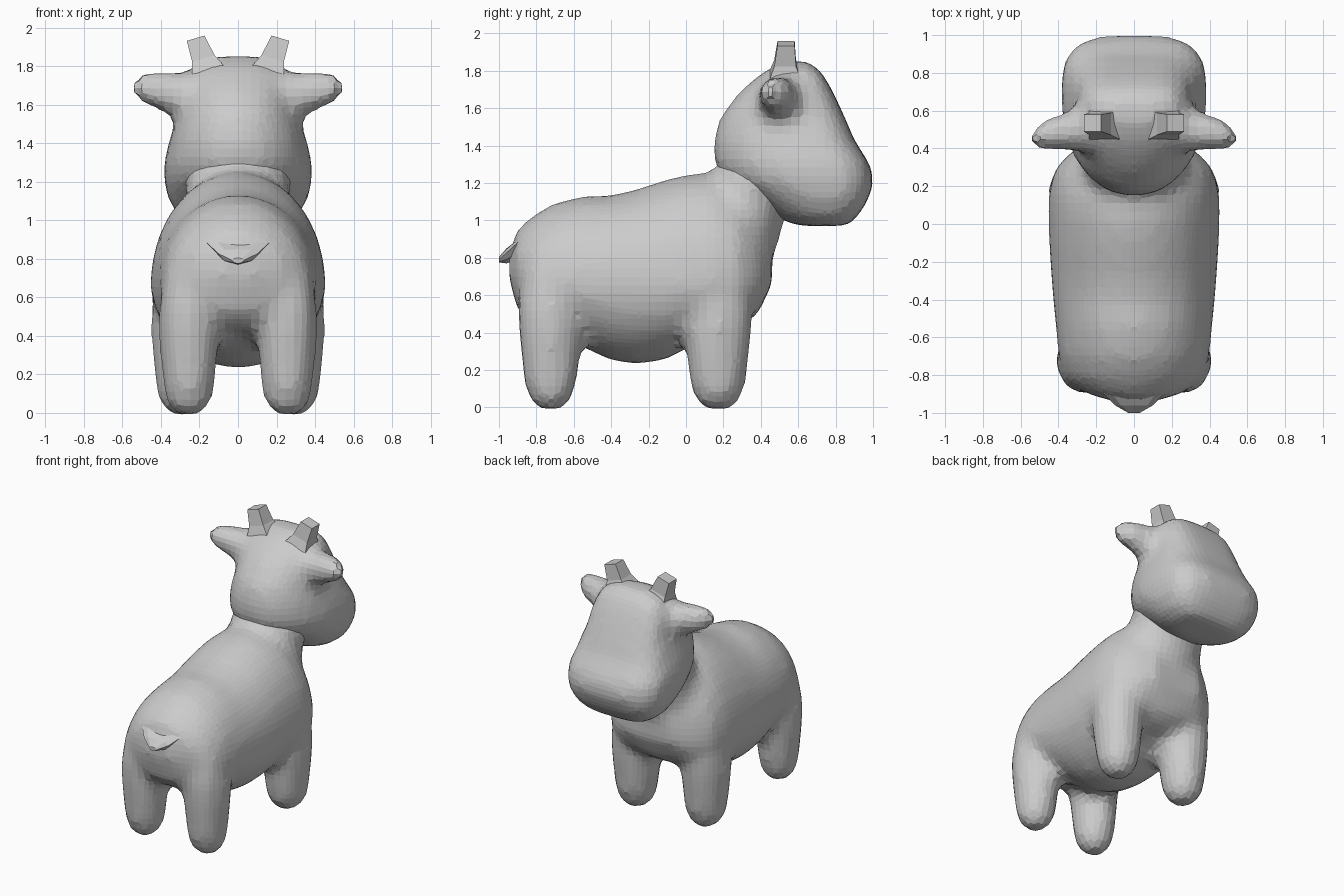
import bpy, bmesh
from math import cos, sin, tau

if "Cube" in bpy.data.objects:
    bpy.data.objects.remove(bpy.data.objects["Cube"])


def sgnpow(v, p):
    return (abs(v) ** p) * (1 if v >= 0 else -1)


def loft(bm, rings):
    """Skin closed rings of points and cap both ends."""
    loops = [[bm.verts.new(p) for p in r] for r in rings]
    n = len(loops[0])
    for a, b in zip(loops, loops[1:]):
        for i in range(n):
            bm.faces.new((a[i], a[(i + 1) % n], b[(i + 1) % n], b[i]))
    bm.faces.new(loops[0][::-1])
    bm.faces.new(loops[-1])


def finish(bm, name, blend=True):
    bmesh.ops.recalc_face_normals(bm, faces=bm.faces)
    me = bpy.data.meshes.new(name)
    bm.to_mesh(me)
    bm.free()
    ob = bpy.data.objects.new(name, me)
    bpy.context.collection.objects.link(ob)
    if blend:  # fuse overlapping lofts into one soft faceted skin
        m = ob.modifiers.new("fuse", 'REMESH')
        m.mode = 'VOXEL'
        m.voxel_size = 0.045
        m = ob.modifiers.new("soften", 'SMOOTH')
        m.factor = 0.5
        m.iterations = 4
    return ob


def angles(n):
    return [tau * i / n for i in range(n)]


# Torso: (y, top, bottom, half width), widest at z = 0.66
bm = bmesh.new()
torso = [(-.945, .84, .68, .09), (-.90, .95, .52, .25), (-.82, 1.025, .44, .36),
         (-.70, 1.095, .42, .40), (-.55, 1.13, .32, .415), (-.40, 1.135, .25, .43),
         (-.27, 1.165, .23, .44), (-.12, 1.215, .25, .45), (.02, 1.25, .32, .455),
         (.15, 1.255, .40, .455), (.28, 1.20, .43, .43), (.38, 1.12, .49, .34),
         (.46, 1.02, .66, .2)]
rings = []
for y, top, bot, w in torso:
    c = .72 if y < -.85 else .66
    rings.append([(w * cos(a), y, c + sin(a) * (top - c if sin(a) > 0 else c - bot))
                  for a in angles(28)])
loft(bm, rings)

# Neck: tilted ovals running up into the head (y, z, half width, half depth)
neck = [(.22, .85, .30, .24), (.28, 1.0, .30, .25), (.33, 1.12, .27, .23),
        (.40, 1.25, .28, .22)]
loft(bm, [[(w * cos(a), y + .84 * d * sin(a), z - .54 * d * sin(a)) for a in angles(20)]
          for y, z, w, d in neck])

# Legs: (z, half width, half depth)
leg = [(-.01, .06, .07), (.02, .10, .105), (.07, .13, .135), (.15, .145, .155),
       (.3, .16, .172), (.42, .168, .185), (.55, .165, .19), (.72, .14, .16)]
for side in (-1, 1):
    for cx, cy, s in ((.255, -.725, .94), (.285, .17, 1.0)):
        loft(bm, [[(side * (cx + s * rx * cos(a)), cy + s * ry * sin(a), z)
                   for a in angles(16)] for z, rx, ry in leg])
finish(bm, "body")

# Head: horizontal slices (z, back y, front y, half width), round back and boxy muzzle
bm = bmesh.new()
head = [(.97, .60, .86, .21), (1.01, .49, .91, .30), (1.10, .37, .97, .36),
        (1.20, .21, 1.005, .385), (1.30, .15, .985, .385), (1.42, .145, .905, .355),
        (1.55, .18, .85, .315), (1.68, .28, .79, .29), (1.77, .38, .74, .265),
        (1.82, .46, .70, .21), (1.85, .53, .65, .12)]
rings = []
for z, yb, yf, w in head:
    yc = yb + .6 * (yf - yb)
    ring = []
    for a in angles(28):
        p, d = (.6, yf - yc) if sin(a) > 0 else (.95, yc - yb)
        ring.append((w * sgnpow(cos(a), p), yc + d * sgnpow(sin(a), p), z))
    rings.append(ring)
loft(bm, rings)

# Ears: (x, y, z, half depth, half height)
ear = [(.15, .52, 1.64, .15, .14), (.28, .50, 1.645, .12, .125), (.38, .49, 1.665, .10, .108),
       (.47, .475, 1.68, .085, .09), (.525, .455, 1.69, .06, .065), (.55, .45, 1.69, .025, .03)]
for side in (-1, 1):
    loft(bm, [[(side * x, y + ry * cos(a), z + rz * sin(a)) for a in angles(12)]
              for x, y, z, ry, rz in ear])
finish(bm, "head")

# Horns: tapered square posts leaning outwards
for side, label in ((-1, "left"), (1, "right")):
    bm = bmesh.new()
    loft(bm, [[(side * (x + r * u), y + r * v, z - .3 * r * u)
               for u, v in ((-1, -1), (1, -1), (1, 1), (-1, 1))]
              for x, y, z, r in ((.15, .53, 1.76, .09), (.18, .53, 1.84, .058),
                                 (.22, .535, 1.945, .046))])
    finish(bm, "horn_" + label, blend=False)

# Tail: short flat stub, drooping in the middle
bm = bmesh.new()
loft(bm, [[(w * cos(a), y, z + h * sin(a) + 1.6 * (w * cos(a)) ** 2) for a in angles(8)]
          for y, z, w, h in ((-1.0, .79, .03, .015), (-.96, .81, .10, .04),
                             (-.90, .84, .16, .05), (-.82, .87, .18, .05))])
finish(bm, "tail", blend=False)
